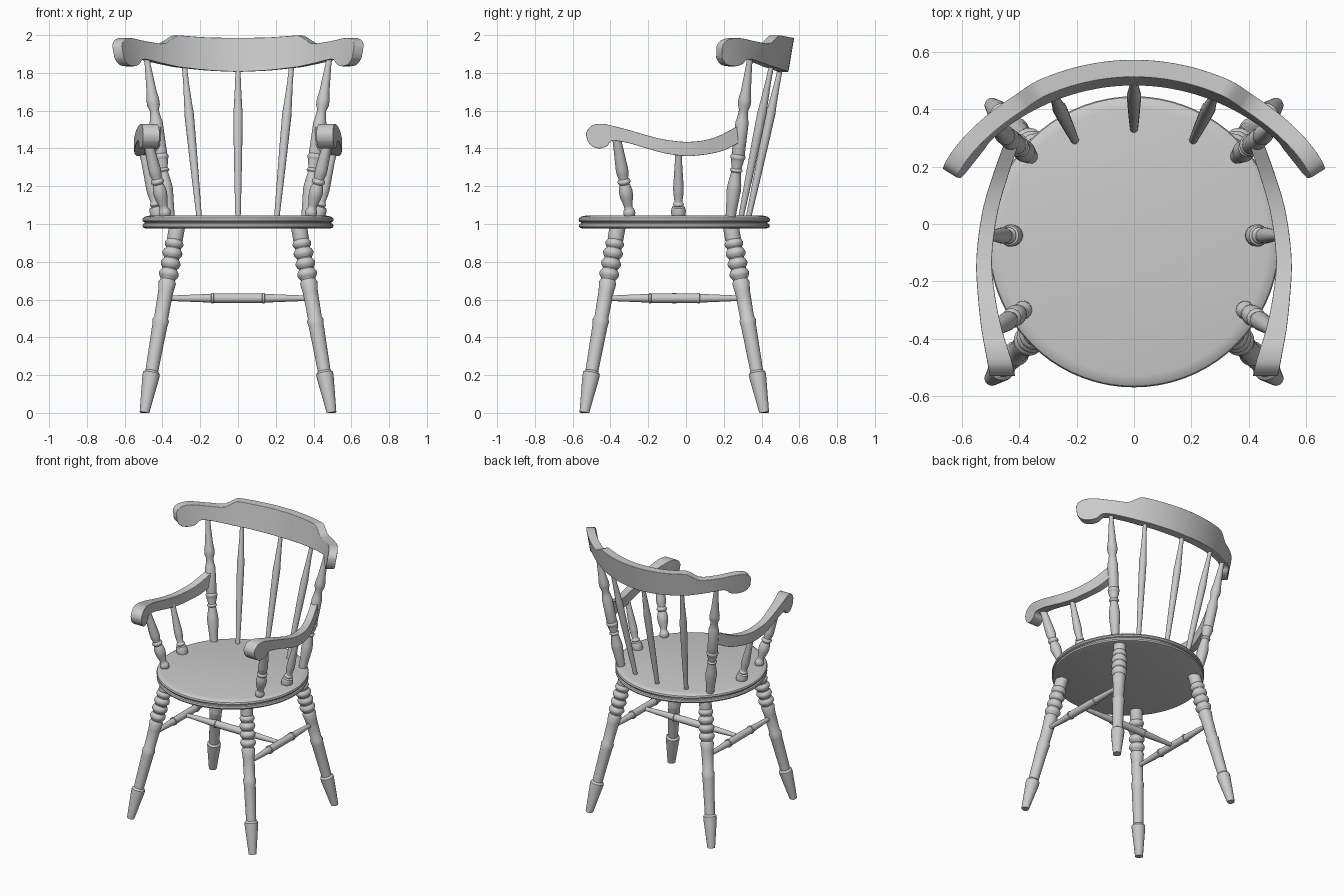
import bpy, bmesh, math
from mathutils import Vector


def finish(name, bm, angle=35):
    bmesh.ops.recalc_face_normals(bm, faces=bm.faces)
    me = bpy.data.meshes.new(name)
    bm.to_mesh(me)
    bm.free()
    ob = bpy.data.objects.new(name, me)
    bpy.context.collection.objects.link(ob)
    bpy.ops.object.select_all(action='DESELECT')
    ob.select_set(True)
    bpy.context.view_layer.objects.active = ob
    bpy.ops.object.shade_smooth_by_angle(angle=math.radians(angle))
    return ob


def turned(name, a, b, profile, seg=24):
    """Turned part from a to b; profile = (position, radius), rescaled to the axis."""
    a, b = Vector(a), Vector(b)
    q = (b - a).to_track_quat('Z', 'Y')
    s0, s1 = profile[0][0], profile[-1][0]
    bm = bmesh.new()
    rings = []
    for s, r in profile:
        c = a.lerp(b, (s - s0) / (s1 - s0))
        ring = []
        for i in range(seg):
            w = 2 * math.pi * i / seg
            p = c + q @ Vector((r * math.cos(w), r * math.sin(w), 0))
            p.z = max(p.z, 0)
            ring.append(bm.verts.new(p))
        rings.append(ring)
    for u, v in zip(rings, rings[1:]):
        for i in range(seg):
            j = (i + 1) % seg
            bm.faces.new((u[i], u[j], v[j], v[i]))
    bm.faces.new(rings[0])
    bm.faces.new(rings[-1])
    return finish(name, bm)


def bead(z, h, r0, r1, n=6):
    """Rounded ring of height h swelling from r0 to r1."""
    return [(z - h / 2 + h * i / n, r0 + (r1 - r0) * math.sin(math.pi * i / n)) for i in range(n + 1)]


def smooth(pts, n=4):
    """Catmull-Rom refinement of a list of tuples."""
    out = []
    for i in range(len(pts) - 1):
        p = [Vector(pts[max(0, min(len(pts) - 1, i + k))]) for k in (-1, 0, 1, 2)]
        for j in range(n):
            t = j / n
            out.append(0.5 * (2 * p[1] + (p[2] - p[0]) * t + (2 * p[0] - 5 * p[1] + 4 * p[2] - p[3]) * t * t
                              + (3 * p[1] - p[0] - 3 * p[2] + p[3]) * t ** 3))
    return out + [Vector(pts[-1])]


def plank(name, pairs, place, bevel):
    """Loft along top/bottom point pairs; place(u, z, side) gives the 3D point."""
    bm = bmesh.new()
    secs = [[bm.verts.new(place(u, z, s)) for u, z, s in
             ((p[0], p[1], 1), (p[0], p[1], -1), (p[2], p[3], -1), (p[2], p[3], 1))] for p in pairs]
    for a, b in zip(secs, secs[1:]):
        for i in range(4):
            j = (i + 1) % 4
            bm.faces.new((a[i], a[j], b[j], b[i]))
    bm.faces.new(secs[0])
    bm.faces.new(secs[-1])
    ob = finish(name, bm, 40)
    m = ob.modifiers.new("soft_edges", 'BEVEL')
    m.width, m.segments, m.limit_method, m.angle_limit = bevel, 3, 'ANGLE', math.radians(50)
    return ob


CY = -0.062  # centre of the seat in y

# Seat with a grooved, rounded rim
turned("seat", (0, CY, 0.977), (0, CY, 1.045),
       [(0.977, 0.49), (0.981, 0.502), (0.99, 0.506), (1.0, 0.502), (1.004, 0.494), (1.009, 0.494),
        (1.013, 0.503), (1.022, 0.507), (1.032, 0.503), (1.04, 0.49), (1.045, 0.465)], 72)

# Splayed legs
leg = ([(0, 0.026), (0.19, 0.045), (0.21, 0.045), (0.222, 0.034), (0.46, 0.040), (0.49, 0.044), (0.505, 0.037),
        (0.64, 0.040), (0.69, 0.046), (0.705, 0.038)]
       + bead(0.735, 0.05, 0.040, 0.053) + bead(0.79, 0.05, 0.040, 0.053)
       + bead(0.845, 0.05, 0.040, 0.053) + bead(0.895, 0.04, 0.040, 0.050)
       + [(0.92, 0.042), (1.0, 0.042)])
for sx, side in ((-1, "left"), (1, "right")):
    for sy, end in ((-1, "front"), (1, "back")):
        turned(f"{end}_leg_{side}", (sx * 0.495, CY + sy * 0.476, 0), (sx * 0.32, CY + sy * 0.297, 1.0), leg)

# H-shaped stretchers
half = [(0, 0.025), (0.125, 0.025), (0.127, 0.029), (0.137, 0.029), (0.139, 0.023), (0.38, 0.013)]
stretch = [(-s, r) for s, r in reversed(half[1:])] + half
for sx, side in ((-1, "left"), (1, "right")):
    turned(f"side_stretcher_{side}", (sx * 0.39, CY - 0.37, 0.607), (sx * 0.39, CY + 0.37, 0.607), stretch)
turned("cross_stretcher", (-0.39, CY, 0.607), (0.39, CY, 0.607), stretch)

# Back spindles
spindle = [(0, 0.014), (0.25, 0.019), (0.5, 0.023), (0.68, 0.025), (0.72, 0.022), (0.88, 0.015), (1, 0.013)]
for x0, x1, y0, y1, nm in ((-0.205, -0.285, 0.29, 0.455, "left"), (0, 0, 0.33, 0.505, "middle"),
                           (0.205, 0.285, 0.29, 0.455, "right")):
    turned(f"back_spindle_{nm}", (x0, y0, 1.03), (x1, y1, 1.85), spindle)

# Turned posts: back, front arm and middle arm
back_post = ([(1.03, 0.026), (1.1, 0.031), (1.18, 0.038), (1.21, 0.036), (1.27, 0.026)]
             + bead(1.285, 0.02, 0.026, 0.034) + [(1.30, 0.026), (1.33, 0.034)]
             + bead(1.355, 0.03, 0.034, 0.040) + [(1.375, 0.035), (1.54, 0.035), (1.555, 0.030), (1.60, 0.024)]
             + [(1.63, 0.034), (1.66, 0.034), (1.70, 0.027), (1.84, 0.016), (1.89, 0.016)])
front_post = (bead(1.06, 0.05, 0.022, 0.032) + [(1.10, 0.023), (1.14, 0.034), (1.17, 0.037), (1.20, 0.031)]
              + bead(1.225, 0.03, 0.026, 0.035) + [(1.245, 0.026), (1.265, 0.032), (1.29, 0.033), (1.43, 0.024), (1.47, 0.024)])
front_post = [(1.03, 0.026)] + front_post
mid_post = ([(1.03, 0.034), (1.05, 0.038), (1.07, 0.039), (1.09, 0.034)] + bead(1.105, 0.02, 0.022, 0.029)
            + [(1.12, 0.021), (1.16, 0.027), (1.19, 0.028), (1.33, 0.019), (1.40, 0.019)])

# Arms: side outline (top y, z, bottom y, z) and plan (y, centre x, half width)
arm_side = smooth([(0.285, 1.525, 0.28, 1.43), (0.15, 1.457, 0.18, 1.383), (0.02, 1.435, 0.03, 1.36),
                   (-0.10, 1.445, -0.09, 1.37), (-0.19, 1.465, -0.19, 1.395), (-0.30, 1.497, -0.30, 1.427),
                   (-0.39, 1.52, -0.39, 1.441), (-0.44, 1.53, -0.415, 1.415), (-0.49, 1.525, -0.455, 1.40),
                   (-0.52, 1.50, -0.495, 1.41), (-0.53, 1.475, -0.522, 1.44)])
arm_plan = [(-0.55, 0.455, 0.044), (-0.48, 0.468, 0.043), (-0.37, 0.495, 0.036), (-0.25, 0.514, 0.030),
            (-0.12, 0.522, 0.027), (0.04, 0.502, 0.027), (0.17, 0.465, 0.027), (0.30, 0.420, 0.025)]
arm_plan = smooth(arm_plan, 6)


def arm_x(y, s):
    for a, b in zip(arm_plan, arm_plan[1:]):
        if y <= b[0]:
            v = a.lerp(b, (y - a[0]) / (b[0] - a[0]))
            return v[1] + s * v[2]
    return arm_plan[-1][1]


for sx, side in ((-1, "left"), (1, "right")):
    turned(f"back_post_{side}", (sx * 0.36, 0.235, 1.03), (sx * 0.485, 0.34, 1.89), back_post)
    turned(f"front_arm_post_{side}", (sx * 0.38, -0.295, 1.03), (sx * 0.485, -0.37, 1.47), front_post)
    turned(f"middle_arm_post_{side}", (sx * 0.42, -0.04, 1.03), (sx * 0.51, -0.04, 1.40), mid_post)
    plank(f"arm_{side}", arm_side, lambda y, z, s: (sx * arm_x(y, s), y, z), 0.014)

# Curved crest rail with raised middle and scrolled ends
R = 0.757


def crest_point(x, z, s):
    a = math.asin(x / R)
    r = R + (z - 1.97) * 0.17 + s * 0.03
    return (r * math.sin(a), 0.54 - R + r * math.cos(a), z)


right = (smooth([(0, 1.985, 0, 1.805), (0.17, 1.988, 0.17, 1.813), (0.325, 1.999, 0.33, 1.830)], 6)
         + smooth([(0.345, 1.992, 0.345, 1.832), (0.40, 1.957, 0.42, 1.848)], 3)
         + smooth([(0.43, 1.955, 0.45, 1.855), (0.51, 1.968, 0.53, 1.872), (0.575, 1.983, 0.56, 1.845),
                   (0.61, 1.983, 0.59, 1.835), (0.635, 1.968, 0.625, 1.845), (0.645, 1.94, 0.643, 1.88)]))
crest = [Vector((-p[0], p[1], -p[2], p[3])) for p in reversed(right[1:])] + right
plank("crest_rail", crest, crest_point, 0.008)
